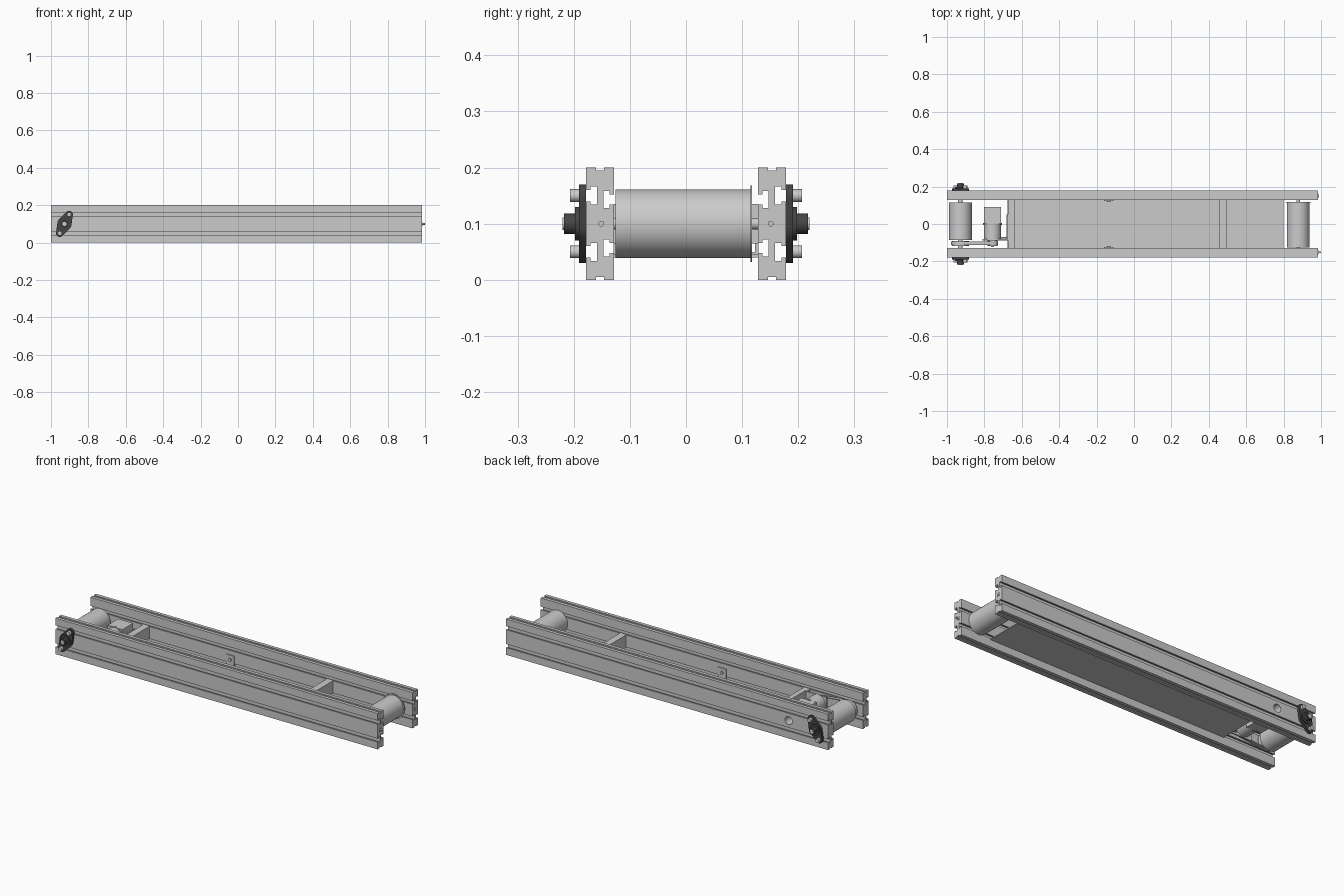
import bpy, bmesh
from math import pi, cos, sin
from mathutils import Vector, Matrix

if "Cube" in bpy.data.objects:
    bpy.data.objects.remove(bpy.data.objects["Cube"])

dark = bpy.data.materials.new("dark_casting")
dark.diffuse_color = (0.06, 0.06, 0.06, 1)
dark.use_nodes = True
dark.node_tree.nodes["Principled BSDF"].inputs["Base Color"].default_value = dark.diffuse_color


def finish(name, bm, smooth=False, mat=None):
    bmesh.ops.recalc_face_normals(bm, faces=bm.faces[:])
    me = bpy.data.meshes.new(name)
    bm.to_mesh(me)
    bm.free()
    ob = bpy.data.objects.new(name, me)
    bpy.context.collection.objects.link(ob)
    if mat:
        me.materials.append(mat)
    if smooth:
        bpy.ops.object.select_all(action='DESELECT')
        ob.select_set(True)
        bpy.context.view_layer.objects.active = ob
        bpy.ops.object.shade_smooth_by_angle()
    return ob


def box(name, x, y, z, mat=None):
    bm = bmesh.new()
    bmesh.ops.create_cube(bm, size=1)
    for v in bm.verts:
        v.co = Vector([a + (c + 0.5) * (b - a) for c, (a, b) in zip(v.co, (x, y, z))])
    return finish(name, bm, mat=mat)


def prism(name, pts, y0, y1, smooth=False, mat=None):
    """Extrude an (x, z) outline from y0 to y1."""
    bm = bmesh.new()
    f = bm.faces.new([bm.verts.new((x, y0, z)) for x, z in pts])
    ext = bmesh.ops.extrude_face_region(bm, geom=[f])["geom"]
    for v in ext:
        if isinstance(v, bmesh.types.BMVert):
            v.co.y = y1
    return finish(name, bm, smooth, mat)


def circle(x, z, r, n=48):
    return [(x + r * cos(2 * pi * i / n), z + r * sin(2 * pi * i / n)) for i in range(n)]


def cyl(name, x, z, r, y0, y1, n=48, mat=None):
    return prism(name, circle(x, z, r, n), y0, y1, n > 8, mat)


def cut(ob, cutter):
    cutter.hide_render = True
    mod = ob.modifiers.new("cut", 'BOOLEAN')
    mod.operation, mod.solver, mod.object = 'DIFFERENCE', 'EXACT', cutter
    bpy.context.view_layer.objects.active = ob
    bpy.ops.object.modifier_apply(modifier="cut")
    bpy.data.objects.remove(cutter)


HX, TX, MX, MZ = -0.928, 0.878, -0.757, 0.1   # head, tail and motor axes

# Slotted side rails: quarter outlines mirrored about mid height
outer = [(.018, 0), (.018, .005), (.032, .005), (.032, 0), (.05, 0), (.05, .04), (.042, .04),
         (.042, .034), (.031, .034), (.031, .066), (.042, .066), (.042, .06), (.05, .06)]
inner = [(0, .066), (.008, .066), (.008, .072), (.019, .072), (.019, .042), (.008, .042),
         (.008, .048), (0, .048), (0, 0)]
flip = lambda pts: [(u, 0.2 - z) for u, z in reversed(pts)]
profile = outer + flip(outer) + flip(inner) + inner
rails = {}
for s, side in ((-1, "front"), (1, "back")):
    bm = bmesh.new()
    f = bm.faces.new([bm.verts.new((-1, s * (.128 + u), z)) for u, z in profile])
    ext = bmesh.ops.extrude_face_region(bm, geom=[f])["geom"]
    for v in ext:
        if isinstance(v, bmesh.types.BMVert):
            v.co.x = 0.985
    rails[s] = finish(side + "_rail", bm)

# Motor access hole through the back rail
cut(rails[1], cyl("hole_cutter", MX, MZ, .022, .1, .2))

for s, side in ((-1, "front"), (1, "back")):
    # Two-bolt flange bearing
    bm = bmesh.new()
    ends = ((HX - .025, .05), (HX + .025, .15))
    pts = circle(HX, .1, .038) + circle(*ends[0], .02) + circle(*ends[1], .02)
    for x, z in pts:
        for y in (.178, .191):
            bm.verts.new((x, s * y, z))
    hull = bmesh.ops.convex_hull(bm, input=bm.verts[:])
    bmesh.ops.delete(bm, geom=[v for v in bm.verts if not v.link_faces], context='VERTS')
    bmesh.ops.dissolve_limit(bm, angle_limit=.01, verts=bm.verts[:], edges=bm.edges[:])
    finish(side + "_bearing_flange", bm, True, dark)
    cyl(side + "_bearing_housing", HX, .1, .03, s * .19, s * .198, mat=dark)
    cyl(side + "_bearing_collar", HX, .1, .018, s * .19, s * .217, mat=dark)
    cyl(side + "_shaft_end", HX, .1, .011, s * .2, s * .22)
    for i, (x, z) in enumerate(ends):
        cyl(f"{side}_bearing_bolt_{i}", x, z, .0115, s * .19, s * .207, 24)

    # Inner angle bracket with bolt
    box(side + "_bracket_upright", (-.16, -.11), sorted((s * .123, s * .129)), (.045, .11))
    box(side + "_bracket_foot", (-.16, -.11), sorted((s * .08, s * .128)), (.045, .05))
    cyl(side + "_bracket_bolt", -.135, .085, .009, s * .117, s * .124, 24)

    # Belt tensioner screw at the tail end
    tip = .99 if s > 0 else 1.0
    for part, r, x0, x1 in (("screw", .005, .93, tip), ("washer", .011, .98, .987)):
        ob = cyl(f"{side}_tension_{part}", 0, 0, r, -x1, -x0, 24)
        ob.data.transform(Matrix.Translation((0, s * .151, .1)) @ Matrix.Rotation(pi / 2, 4, 'Z'))

# Head roller with shaft
cyl("head_roller", HX, .1, .061, -.085, .115, 64)
cyl("head_shaft", HX, .1, .012, -.2, .2)
# Tail roller with shaft and guard disc
cyl("tail_roller", TX, .1, .061, -.126, .115, 64)
cyl("tail_shaft", TX, .1, .01, -.14, .14)
cyl("tail_guard_disc", TX, .1, .068, .115, .118, 64)

# Drive pulleys and belt loop
cyl("head_pulley", HX, .1, .045, -.118, -.09)
cyl("motor_pulley", MX, MZ, .026, -.118, -.08)
def loop(grow):
    a, b = .045 + grow, .026 + grow
    tilt = (a - b) / (MX - HX)
    k = pi / 2 - tilt
    arc = lambda x, r, t0, t1: [(x + r * cos(t0 + (t1 - t0) * i / 24),
                                 .1 + r * sin(t0 + (t1 - t0) * i / 24)) for i in range(25)]
    return arc(HX, a, k, 2 * pi - k) + arc(MX, b, -k, k)
belt = prism("drive_belt", loop(.005), -.112, -.094, True)
cut(belt, prism("belt_cutter", loop(0), -.2, 0))

# Motor, gearbox and mounting bracket
cyl("gearbox", MX, MZ, .046, -.08, .0)
box("motor_body", (MX - .046, MX + .046), (0, .092), (.054, .146))
cyl("motor_flange", MX, MZ, .05, -.005, .005)
cyl("motor_shaft", MX, MZ, .008, -.124, -.08, 24)
box("motor_mount_plate", (-.682, -.673), (-.085, .05), (.05, .145))
box("motor_mount_arm", (-.81, -.673), (-.087, -.08), (.05, .145))
prism("motor_mount_rib", [(-.71, .06), (-.673, .06), (-.673, .13)], -.08, -.07)

# Bed plate and cross members
box("bed_plate", (-.675, .80), (-.128, .128), (.04, .045))
for name, x in (("head", -.655), ("tail", .477)):
    box(name + "_cross_member", (x - .019, x + .019), (-.128, .128), (.065, .135))
